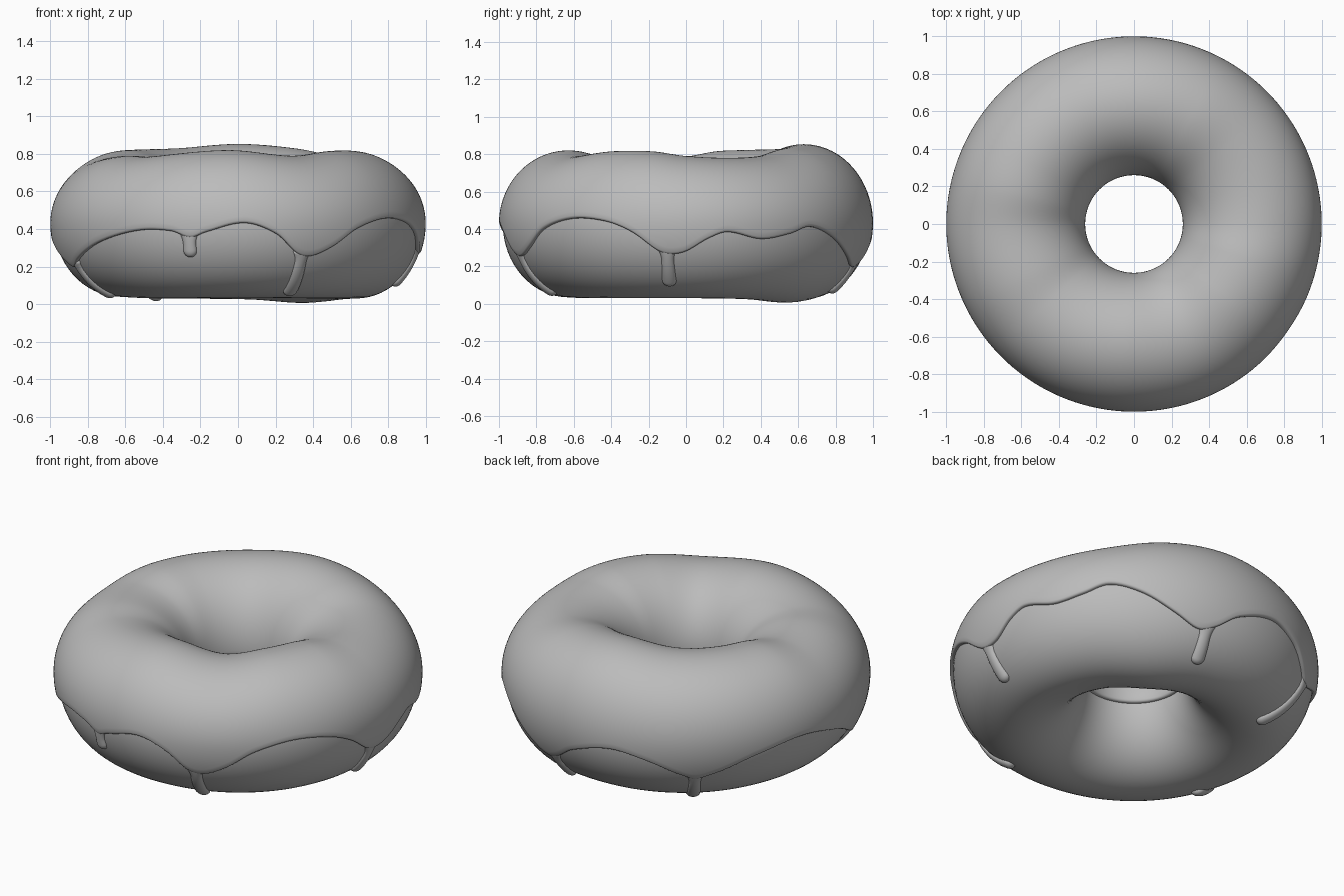
import bpy, bmesh, math
from mathutils import Vector

if "Cube" in bpy.data.objects:
    bpy.data.objects.remove(bpy.data.objects["Cube"])

RING, TUBE, MID, THICK = 0.63, 0.37, 0.43, 0.02

# Uneven outlines around the ring: (angle in degrees, height)
TOP = [(0, .79), (20, .78), (40, .79), (62, .83), (90, .853), (120, .83), (150, .822), (165, .815),
       (182, .785), (205, .79), (222, .785), (265, .82), (297, .79), (322, .815), (343, .815)]
BOTTOM = [(0, .03), (30, .025), (57, .006), (85, .025), (130, .03), (180, .04), (230, .03), (270, .035), (315, .03)]
EDGE = [(0, .275), (7, .345), (13, .38), (24, .342), (34, .37), (42, .41), (52, .36), (64, .25),
        (72, .19), (78, .22), (86, .31), (100, .38), (112, .34), (123, .255), (128, .225), (134, .255),
        (148, .35), (165, .40), (182, .33), (195, .22), (200, .19), (206, .23), (222, .33), (238, .39),
        (249, .385), (255, .35), (260, .38), (272, .43), (282, .37), (289, .265), (294, .25), (301, .30),
        (310, .40), (322, .455), (334, .44), (343, .38), (351, .28), (355, .26)]
# Drips: (angle in degrees, tube angle where the tip ends)
DRIPS = [(75, -63), (128, -82), (202, -77), (254.5, -27), (291, -71), (354, -56)]


def around(table, deg):
    """Smooth periodic interpolation of a table."""
    deg %= 360
    n = len(table)
    i = max(k for k in range(n) if table[k][0] <= deg)
    p = [(table[(i + k) % n][0] + 360 * ((i + k) // n), table[(i + k) % n][1]) for k in (-1, 0, 1, 2)]
    (xa, a), (x0, b), (x1, c), (xd, d) = p
    h = x1 - x0
    t = (deg - x0) / h
    m0, m1 = (c - a) / (x1 - xa) * h, (d - b) / (xd - x0) * h
    return ((2*t**3 - 3*t*t + 1) * b + (t**3 - 2*t*t + t) * m0
            + (3*t*t - 2*t**3) * c + (t**3 - t*t) * m1)


def surface(theta, phi, depth, top, bot):
    """Point on the wavy ring, sunk below the icing by depth."""
    half = top - MID if math.sin(phi) > 0 else MID - bot + THICK
    r = RING + (TUBE - depth) * math.cos(phi)
    return Vector((r * math.cos(theta), r * math.sin(theta), MID + (half - depth) * math.sin(phi)))


def on_ring(theta, phi, depth):
    deg = math.degrees(theta)
    return surface(theta, phi, depth, around(TOP, deg), around(BOTTOM, deg))


def make(name, rows, material, loop_rows, loop_cols, caps=False):
    """Skin a grid of points."""
    bm = bmesh.new()
    grid = [[bm.verts.new(p) for p in row] for row in rows]
    n, m = len(grid), len(grid[0])
    for i in range(n if loop_rows else n - 1):
        for j in range(m if loop_cols else m - 1):
            k, l = (i + 1) % n, (j + 1) % m
            bm.faces.new((grid[i][j], grid[k][j], grid[k][l], grid[i][l]))
    if caps:
        bm.faces.new(grid[0][::-1])
        bm.faces.new(grid[-1])
        bmesh.ops.recalc_face_normals(bm, faces=bm.faces)
    for f in bm.faces:
        f.smooth = True
    me = bpy.data.meshes.new(name)
    bm.to_mesh(me)
    bm.free()
    me.materials.append(material)
    ob = bpy.data.objects.new(name, me)
    bpy.context.collection.objects.link(ob)
    return ob


grey = bpy.data.materials.new("plain_grey")
grey.diffuse_color = (0.5, 0.5, 0.5, 1)
grey.use_nodes = True
grey.node_tree.nodes["Principled BSDF"].inputs["Base Color"].default_value = grey.diffuse_color

# Dough ring
N, M = 144, 64
rows = [[on_ring(2 * math.pi * i / N, 2 * math.pi * j / M, THICK) for j in range(M)] for i in range(N)]
make("dough", rows, grey, True, True)

# Icing shell with rounded lips at the inner and outer edges
N, M = 360, 56
LIP = [(0.0, .034), (.004, .02), (.008, .009), (.02, .003), (.04, 0)]
rows = []
for i in range(N):
    th = 2 * math.pi * i / N
    deg = math.degrees(th)
    top, bot, z = around(TOP, deg), around(BOTTOM, deg), around(EDGE, deg)
    half = top - MID if z > MID else MID - bot + THICK
    lo, hi = math.asin((z - MID) / half), math.pi + 0.1
    section = [(lo + a, d) for a, d in LIP]
    section += [(lo + .04 + (hi - lo - .08) * k / M, 0) for k in range(1, M)]
    section += [(hi - a, d) for a, d in reversed(LIP)]
    rows.append([surface(th, a, d, top, bot) for a, d in section])
make("icing", rows, grey, True, False)

# Drips: rounded runs of icing flowing down the dough
for index, (deg, tip) in enumerate(DRIPS):
    th = math.radians(deg)
    half = MID - around(BOTTOM, deg) + THICK
    start = math.asin((around(EDGE, deg) - MID) / half) + 0.06
    end = math.radians(tip)
    side = Vector((-math.sin(th), math.cos(th), 0))
    length = abs(end - start) * 0.39
    S, K = 32, 20
    rows = []
    for s in range(S + 1):
        u = 1 - (1 - s / S) ** 1.6
        phi = start + (end - start) * u
        c = on_ring(th, phi, THICK + .004)
        tangent = on_ring(th, phi - .01, THICK) - on_ring(th, phi + .01, THICK)
        out = side.cross(tangent).normalized()
        if out.dot(c - Vector((RING * math.cos(th), RING * math.sin(th), MID))) < 0:
            out.negate()
        left = length * (1 - u)                       # distance to the tip
        cap = math.sqrt(max(0.0004, 1 - max(0, 1 - left / .042) ** 2))
        flare = .022 * max(0, 1 - length * u / .07) ** 2
        width = (.031 + .009 * u + flare) * cap
        height = (.021 + .010 * u * u) * cap
        rows.append([c + side * width * math.cos(2 * math.pi * k / K)
                     + out * height * math.sin(2 * math.pi * k / K) for k in range(K)])
    make(f"icing_drip_{index + 1}", rows, grey, False, True, caps=True)
